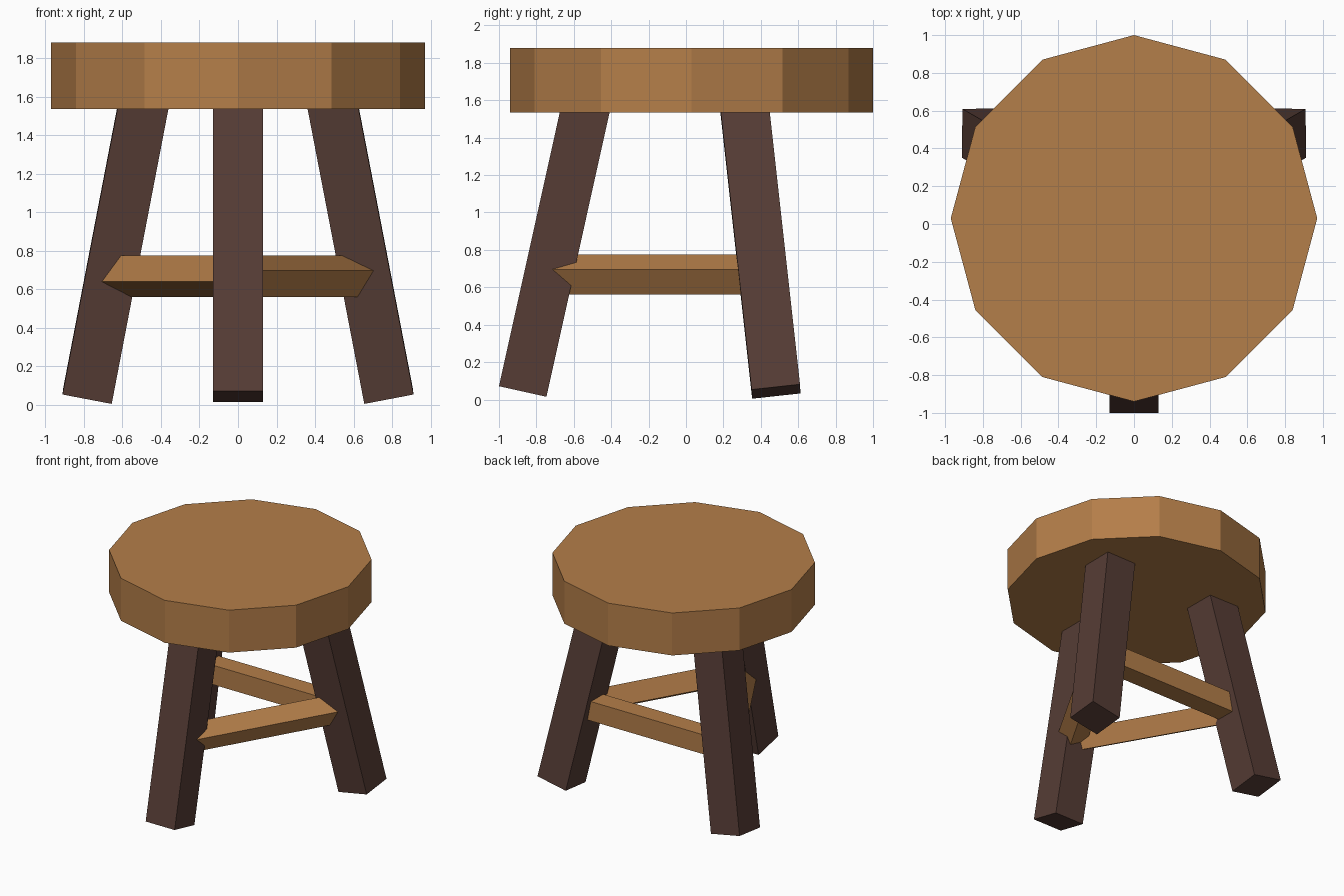
import bpy, math
from mathutils import Vector, Matrix

if "Cube" in bpy.data.objects:
    bpy.data.objects.remove(bpy.data.objects["Cube"])

CY = 0.03  # y of the stool's centre axis


def material(name, rgb):
    m = bpy.data.materials.new(name)
    m.diffuse_color = (*rgb, 1)
    m.use_nodes = True
    m.node_tree.nodes["Principled BSDF"].inputs["Base Color"].default_value = m.diffuse_color
    return m


light_wood = material("light wood", (0.456, 0.209, 0.067))
dark_wood = material("dark wood", (0.093, 0.046, 0.036))


def box(name, size, matrix, mat):
    bpy.ops.mesh.primitive_cube_add(size=1)
    ob = bpy.context.object
    ob.name = name
    ob.data.transform(matrix @ Matrix.Diagonal((*size, 1)))
    ob.data.materials.append(mat)
    return ob


def around(angle, radius, z):
    a = math.radians(angle)
    return Vector((radius * math.cos(a), CY + radius * math.sin(a), z))


# Seat: twelve-sided disc with a corner at the front
bpy.ops.mesh.primitive_cylinder_add(vertices=12, radius=0.97, depth=0.345,
                                    location=(0, CY, 1.7075))
seat = bpy.context.object
seat.name = "seat"
seat.data.materials.append(light_wood)

# Legs: square posts splayed outward, sides kept facing the axes
for name, angle in (("front_leg", -90), ("rear_right_leg", 30), ("rear_left_leg", 150)):
    foot = around(angle, 0.903, 0.043)
    top = around(angle, 0.903 - 0.222 * 1.607, 1.65)
    axis = top - foot
    turn = Vector((0, 0, 1)).rotation_difference(axis).to_matrix().to_4x4()
    box(name, (0.26, 0.26, axis.length),
        Matrix.Translation((foot + top) / 2) @ turn, dark_wood)

# Stretchers: bars between the legs, the two side ones rolled by 30 degrees
for name, outward, roll in (("rear_stretcher", 90, 0), ("right_stretcher", -30, 30),
                            ("left_stretcher", 210, -30)):
    # local x points outward, local y runs along the bar
    m = (Matrix.Translation(around(outward, 0.3775, 0.6675))
         @ Matrix.Rotation(math.radians(outward), 4, 'Z')
         @ Matrix.Rotation(math.radians(roll), 4, 'Y'))
    box(name, (0.157, 1.3, 0.157), m, light_wood)
